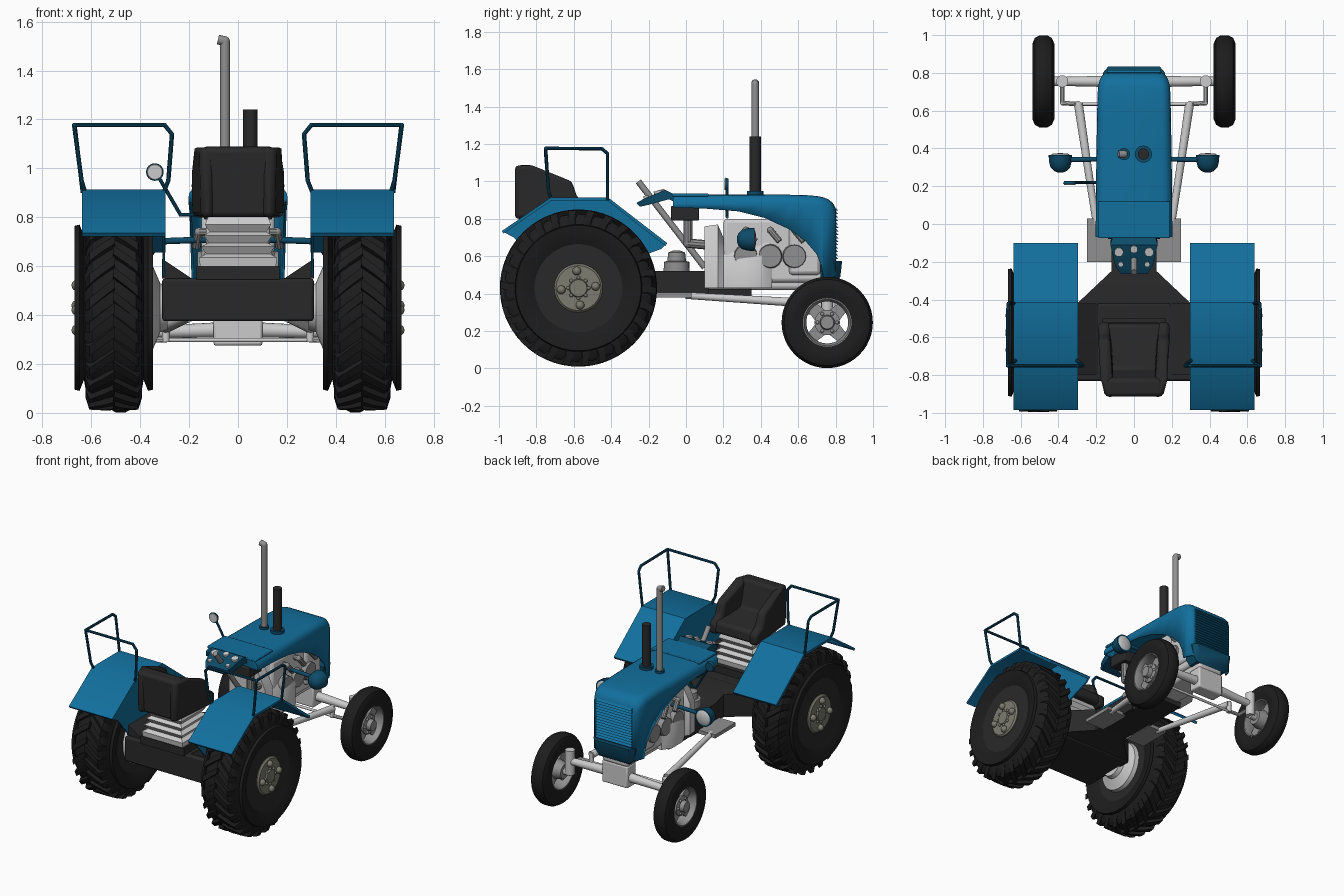
import bpy, bmesh, math
from mathutils import Vector, Matrix

if "Cube" in bpy.data.objects:
    bpy.data.objects.remove(bpy.data.objects["Cube"])

def mat(name, c):
    m = bpy.data.materials.new(name)
    m.diffuse_color = (*c, 1)
    m.use_nodes = True
    m.node_tree.nodes["Principled BSDF"].inputs["Base Color"].default_value = m.diffuse_color
    return m
BLUE = mat("blue_paint", (0.006, 0.16, 0.34))
NAVY = mat("dark_blue_paint", (0.004, 0.07, 0.14))
BLACK = mat("black", (0.022, 0.022, 0.022))
RUBBER = mat("rubber", (0.012, 0.012, 0.012))
OLIVE = mat("hub_grey", (0.2, 0.2, 0.16))
STEEL = mat("steel", (0.28, 0.28, 0.28))
CAST = mat("cast_grey", (0.55, 0.55, 0.55))

def finish(name, bm, m=None, mirror=False, angle=35, bevel=0):
    """Turn a bmesh into an object, optionally with its copy on the -x side."""
    for s in ((1, -1) if mirror else (1,)):
        if s < 0:
            bmesh.ops.scale(bm, vec=(-1, 1, 1), verts=bm.verts)
        bmesh.ops.recalc_face_normals(bm, faces=bm.faces)
        me = bpy.data.meshes.new(name)
        bm.to_mesh(me)
        me.shade_smooth()
        me.set_sharp_from_angle(angle=math.radians(angle))
        o = bpy.data.objects.new(name + (("_right" if s > 0 else "_left") if mirror else ""), me)
        bpy.context.collection.objects.link(o)
        if m:
            me.materials.append(m)
        if bevel:
            b = o.modifiers.new("bevel", 'BEVEL')
            b.width, b.segments, b.limit_method = bevel, 2, 'ANGLE'
    bm.free()
    return o

def loft(bm, rings, closed=True, caps=True, loop=False):
    vs = [[bm.verts.new(p) for p in r] for r in rings]
    n = len(vs[0])
    for a, b in list(zip(vs, vs[1:])) + ([(vs[-1], vs[0])] if loop else []):
        for i in range(n if closed else n - 1):
            j = (i + 1) % n
            bm.faces.new((a[i], a[j], b[j], b[i]))
    if caps and not loop:
        bm.faces.new(vs[0]); bm.faces.new(vs[-1])
    return bm

def box(bm, x0, x1, y0, y1, z0, z1):
    return loft(bm, [[(x0, y0, z), (x1, y0, z), (x1, y1, z), (x0, y1, z)] for z in (z0, z1)])

def prism(bm, pts, x0, x1):
    return loft(bm, [[(x, y, z) for y, z in pts] for x in (x0, x1)])

def lathe(bm, prof, c, axis='x', n=32, loop=False, caps=True):
    rings = []
    for u, r in prof:
        ring = []
        for i in range(n):
            a = 2 * math.pi * i / n
            p, q = r * math.cos(a), r * math.sin(a)
            v = {'x': (u, p, q), 'y': (p, u, q), 'z': (p, q, u)}[axis]
            ring.append(Vector(c) + Vector(v))
        rings.append(ring)
    return loft(bm, rings, loop=loop, caps=caps)

def rod(bm, p, q, r, r2=None, n=16):
    p, q = Vector(p), Vector(q)
    rot = Vector((0, 0, 1)).rotation_difference(q - p).to_matrix().to_4x4()
    bmesh.ops.create_cone(bm, cap_ends=True, segments=n, radius1=r, radius2=r if r2 is None else r2,
                          depth=(q - p).length, matrix=Matrix.Translation((p + q) / 2) @ rot)
    return bm

def ball(bm, c, r):
    bmesh.ops.create_uvsphere(bm, u_segments=12, v_segments=8, radius=r, matrix=Matrix.Translation(c))

def pipe(bm, pts, r, n=10):
    for a, b in zip(pts, pts[1:]):
        rod(bm, a, b, r, n=n)
    for p in pts[1:-1]:
        ball(bm, p, r)
    return bm

new = bmesh.new

# Rear wheels: flared tyre with chevron lugs
C = (0.508, -0.575, 0.43)
half = [(.13, .235), (.155, .29), (.16, .335), (.14, .34), (.122, .295), (.108, .375), (.09, .395)]
bm = lathe(new(), half + [(-u, r) for u, r in reversed(half)], C, n=64, loop=True)
for i in range(26):
    for s in (1, -1):
        rings = []
        for u, r0, r1, da in ((-.004, .38, .42, 0), (.05, .38, .42, .10), (.1, .38, .417, .20), (.115, .33, .37, .23)):
            a = 2 * math.pi * (i + (.5 if s < 0 else 0)) / 26 + da
            rings.append([(C[0] + s * u, C[1] + r * math.cos(a + w), C[2] + r * math.sin(a + w))
                          for r, w in ((r0, -.06), (r1, -.05), (r1, .05), (r0, .06))])
        loft(bm, rings)
finish("rear_tyre", bm, RUBBER, True)
finish("rear_rim", lathe(new(), [(-.13, .24), (-.06, .22), (-.05, .1), (.08, .1), (.09, .2), (.13, .24)], C, n=48), BLACK, True)
bm = lathe(new(), [(.05, .13), (.135, .13), (.145, .12), (.145, .05), (.155, .045)], C, n=32)
for k in range(4):
    a = math.pi / 2 * k + .1
    ball(bm, (C[0] + .15, C[1] + .092 * math.cos(a), C[2] + .092 * math.sin(a)), .023)
for k in range(8):
    a = math.pi / 4 * k
    ball(bm, (C[0] + .147, C[1] + .055 * math.cos(a), C[2] + .055 * math.sin(a)), .01)
for pts in ([(-.07, .225), (-.02, .20), (.03, .1), (-.05, .1)], [(.225, -.06), (.19, -.10), (.08, -.09), (.12, .04)]):
    prism(bm, [(C[1] + y, C[2] + z) for y, z in pts], C[0] + .09, C[0] + .112)
finish("rear_hub", bm, OLIVE, True)
bm = lathe(new(), [(-.22, .09), (-.19, .1), (-.16, .17), (-.1, .18)], C)
finish("rear_axle_drum", bm, CAST, True)

# Front wheels
F = (0.48, 0.755, 0.246)
half = [(.045, .13), (.056, .17), (.058, .2), (.045, .23), (.02, .244)]
finish("front_tyre", lathe(new(), half + [(-u, r) for u, r in reversed(half)], F, n=48, loop=True), RUBBER, True)
finish("front_rim", lathe(new(), [(-.045, .14), (.045, .14), (.045, .125), (.01, .112), (-.045, .125)], F, n=40, loop=True), STEEL, True)
bm = lathe(new(), [(-.06, .05), (.0, .068), (.02, .068), (.025, .04), (.055, .035)], F, n=24)
for k in range(4):
    a = math.pi / 4 + k * math.pi / 2
    prism(bm, [(F[1] + r * math.cos(a) - w * math.sin(a), F[2] + r * math.sin(a) + w * math.cos(a))
               for r, w in ((.04, -.04), (.12, -.03), (.12, .03), (.04, .04))], F[0] - .005, F[0] + .01)
for k in range(6):
    a = k * math.pi / 3
    ball(bm, (F[0] + .022, F[1] + .052 * math.cos(a), F[2] + .052 * math.sin(a)), .01)
finish("front_wheel_hub", bm, STEEL, True)

# Front axle, kingpins, radius arms and steering links
finish("axle_pivot", box(new(), -.1, .1, .70, .80, .275, .43), CAST, bevel=.01)
bm = rod(new(), (.05, .755, .34), (.38, .755, .33), .032, .024)
rod(bm, (.38, .755, .24), (.38, .755, .41), .032)
rod(bm, (.38, .755, .25), (.46, .755, .246), .025)
pipe(bm, [(.38, .755, .30), (.38, .64, .30), (.29, .635, .30)], .012)
rod(bm, (0, .635, .298), (.34, .635, .298), .009)
rod(bm, (.295, .635, .29), (.295, .635, .37), .016)
rod(bm, (.295, .64, .35), (.2, .0, .39), .024, .018)
finish("front_axle", bm, CAST, True)

# Rear axle housing, gearbox and foot plates
finish("rear_axle_housing", box(new(), -.31, .31, -.83, -.42, .375, .55), BLACK, bevel=.012)
rings = [[(-w, y, z0), (w, y, z0), (w, y, z1), (-w, y, z1)] for y, w, z0, z1 in
         ((-.42, .30, .38, .55), (-.25, .12, .39, .55), (-.16, .12, .39, .52), (.12, .12, .39, .52))]
finish("gearbox", loft(new(), rings), BLACK)
bm = loft(new(), [[(.31, y, .55), (.31, y, .63), (.19, y, .55)] for y in (-.8, -.42)])
finish("fender_gusset", bm, BLACK, True)
finish("foot_plate", box(new(), .1, .25, -.2, .03, .38, .405), STEEL, True)
finish("gear_cover", lathe(new(), [(.5, .07), (.57, .068), (.575, .05), (.62, .045), (.63, .02)], (0, -.05, 0), 'z', 20), STEEL)

# Seat on bellows
finish("seat_base", box(new(), -.17, .17, -.85, -.5, .545, .6), BLACK)
rings = [[(sx * w, -.69 + sy * w, z) for sx, sy in ((-1, -1), (1, -1), (1, 1), (-1, 1))]
         for z, w in ((.6, .155), (.635, .16), (.65, .13), (.68, .15), (.695, .12), (.725, .14), (.74, .115), (.77, .135), (.81, .12))]
finish("seat_bellows", loft(new(), rings), CAST)
bm = prism(new(), [(-.9, .80), (-.915, 1.085), (-.82, 1.09), (-.77, .91), (-.53, .89), (-.52, .81)], -.15, .15)
finish("seat", bm, BLACK, bevel=.02)
bm = prism(new(), [(-.915, .80), (-.915, 1.085), (-.82, 1.085), (-.61, 1.0), (-.58, .91), (-.52, .88), (-.52, .80)], .125, .188)
for v in bm.verts:
    if v.co.y < -.9:
        v.co.x *= .8
finish("seat_side", bm, BLACK, True, bevel=.02)

# Fenders with inner panels and hand rails
top = [(-.985, .735), (-.725, .913), (-.415, .913), (-.10, .67)]
under = [(-.11, .655), (-.42, .898), (-.72, .898), (-.975, .722)]
finish("fender", prism(new(), top + under, .297, .637), BLUE, True)
finish("fender_panel", prism(new(), top + [(-.13, .64), (-.35, .56), (-.8, .56), (-.92, .70)], .298, .308), BLUE, True)
rail = [(.635, -.42, .90), (.665, -.42, 1.15), (.668, -.45, 1.175), (.67, -.75, 1.177), (.30, -.75, 1.177),
        (.27, -.75, 1.14), (.285, -.735, .95), (.305, -.72, .90)]
bm = pipe(new(), rail, .009)
pipe(bm, [(.67, -.75, 1.177), (.64, -.735, .95), (.625, -.72, .90)], .009)
finish("hand_rail", bm, NAVY, True)

# Hood: lofted inverted U whose lower edge sweeps down to the nose
def section(y, w, zt, zb, r=.05):
    arc = [(w - r + r * math.cos(a), zt - r + r * math.sin(a)) for a in (0, .39, .79, 1.18, 1.57)]
    right = [(w, zb)] + arc
    return [(x, y, z) for x, z in right] + [(-x, y, z) for x, z in reversed(right)]
st = [(-.07, .203, .928, .86), (.1, .202, .93, .855), (.28, .2, .93, .84), (.42, .198, .93, .805), (.55, .196, .929, .745),
      (.64, .194, .927, .68), (.70, .192, .922, .61), (.725, .19, .917, .55), (.735, .188, .915, .49),
      (.76, .182, .905, .49), (.785, .17, .885, .49), (.798, .155, .86, .49), (.803, .145, .84, .49)]
o = finish("hood", loft(new(), [section(*s) for s in st], closed=False), BLUE, angle=40)
sol = o.modifiers.new("thickness", 'SOLIDIFY')
sol.thickness = .01
finish("hood_hatch", box(new(), -.19, .19, -.075, .12, .92, .936), BLUE, bevel=.005)

# Grille slats and chin
bm = new()
for i in range(15):
    z = .585 + i * .0185
    loft(bm, [[(x, .795, z), (x, .815, z), (x, .802, z + .013)] for x in (-.14, .14)])
finish("grille_slats", bm, BLUE)
rings = [[(-w, .72, z), (w, .72, z), (w, .80, z), (w - .03, y, z), (-w + .03, y, z), (-w, .80, z)]
         for z, w, y in ((.455, .12, .80), (.49, .15, .825), (.575, .165, .835))]
finish("chin", loft(new(), rings), NAVY)

# Engine under the hood
bm = box(new(), -.13, .13, .2, .74, .46, .80)
box(bm, -.1, .1, .1, .8, .42, .5)
box(bm, -.15, .15, .55, .72, .5, .86)
finish("engine_block", bm, CAST, bevel=.02)
rings = [[(-w, y, .43), (w, y, .43), (w, y, z * .85), (w * .6, y, z), (-w * .6, y, z), (-w, y, z * .85)]
         for y, w, z in ((.1, .14, .76), (.17, .15, .77), (.2, .13, .7), (.28, .17, .68), (.4, .17, .70), (.46, .13, .78))]
finish("bell_housing", loft(new(), rings), CAST)
bm = new()
for y in (.32, .45, .58):
    rod(bm, (.1, y, .6), (.165, y, .6), .07, .06)
    pipe(bm, [(.1, y, .74), (.16, y, .74), (.17, y + .05, .68)], .018)
finish("engine_side_parts", bm, STEEL, True)
finish("tank_box", box(new(), -.14, .14, -.08, .07, .79, .87), BLACK, bevel=.008)
finish("filter_pipe", pipe(new(), [(.09, .01, .8), (.09, .01, .67), (.09, .12, .66)], .025), STEEL)
finish("sump_plate", box(new(), -.11, .11, -.15, .35, .385, .425), BLACK)

# Exhaust and air intake
finish("exhaust_pipe", pipe(new(), [(-.053, .37, .90), (-.053, .37, 1.52), (-.082, .37, 1.527)], .02, 20), STEEL)
finish("air_intake", rod(new(), (.05, .37, .93), (.05, .37, 1.24), .03, n=24), BLACK)
bm = rod(new(), (.05, .37, .92), (.05, .37, .95), .045, n=24)
rod(bm, (-.053, .37, .92), (-.053, .37, .945), .032, n=24)
finish("pipe_collars", bm, NAVY)

# Dashboard, gauges and steering column
dash = [[(-w, y, z), (w, y, z), (w, y + .02, z - t), (-w, y + .02, z - t)] for y, w, z, t in
        ((-.265, .07, .885, .02), (-.22, .10, .91, .035), (-.11, .125, .955, .05), (-.06, .11, .93, .05))]
finish("dashboard", loft(new(), dash), NAVY)
bm = new()
for x, y, z, r in ((.08, -.145, .945, .024), (-.08, -.145, .945, .024), (.0, -.13, .95, .02), (.07, -.21, .918, .014), (-.07, -.21, .918, .014)):
    rod(bm, (x, y, z - .015), (x, y - .005, z + .006), r)
finish("gauges", bm, CAST)
finish("steering_column", rod(new(), (0, -.255, 1.0), (0, .1, .54), .017), STEEL)

# Headlights on side stems
L = (.39, .32, .69)
finish("headlight", lathe(new(), [(-.048, .012), (-.04, .033), (-.02, .052), (.01, .06), (.045, .062)], L, 'y', 24), NAVY, True)
finish("headlight_lens", lathe(new(), [(.044, .054), (.052, .04), (.055, .01)], L, 'y', 24), CAST, True)
finish("headlight_stem", rod(new(), (.1, .345, .71), (.36, .34, .70), .013), NAVY, True)

# Mirror
finish("mirror_stem", pipe(new(), [(-.17, .22, .81), (-.235, .22, .81), (-.325, .22, .965)], .008), NAVY)
finish("mirror_shell", lathe(new(), [(-.004, .036), (.012, .03)], (-.34, .215, .985), 'y', 24), NAVY)
finish("mirror_glass", lathe(new(), [(-.008, .03), (-.003, .032)], (-.34, .215, .985), 'y', 24), CAST)
